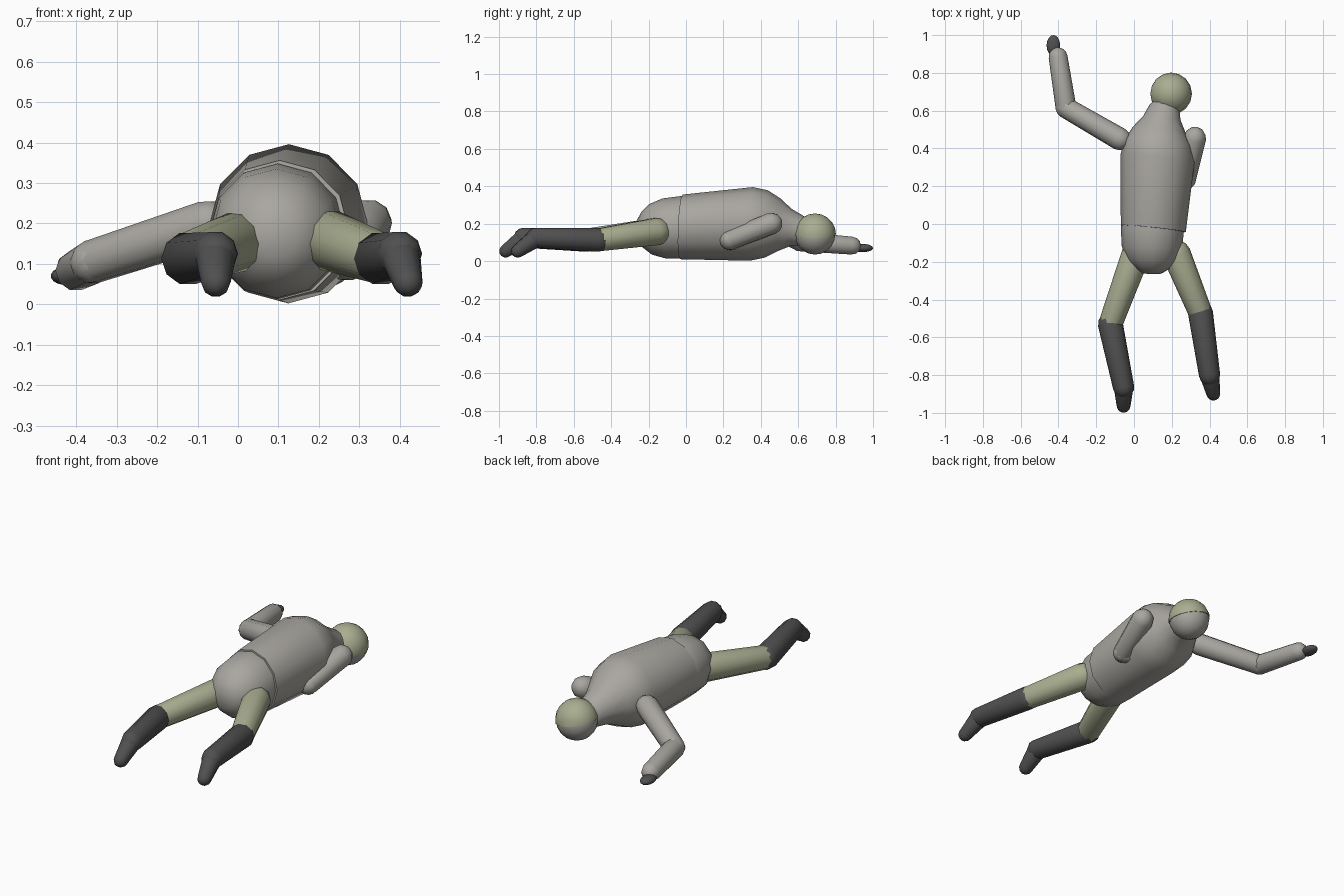
import bpy, bmesh
from math import sin, cos, pi, radians
from mathutils import Vector, Matrix

if "Cube" in bpy.data.objects:
    bpy.data.objects.remove(bpy.data.objects["Cube"])


def material(name, rgb):
    m = bpy.data.materials.new(name)
    m.diffuse_color = (*rgb, 1)
    m.use_nodes = True
    m.node_tree.nodes["Principled BSDF"].inputs["Base Color"].default_value = m.diffuse_color
    return m


OLIVE = material("olive", (0.40, 0.42, 0.28))
DARK = material("dark", (0.08, 0.08, 0.08))
GREY = material("warm_grey", (0.40, 0.385, 0.355))


def finish(name, bm, mat, angle=60):
    bmesh.ops.recalc_face_normals(bm, faces=bm.faces)
    me = bpy.data.meshes.new(name)
    bm.to_mesh(me)
    bm.free()
    ob = bpy.data.objects.new(name, me)
    bpy.context.collection.objects.link(ob)
    me.materials.append(mat)
    bpy.ops.object.select_all(action='DESELECT')
    ob.select_set(True)
    bpy.context.view_layer.objects.active = ob
    bpy.ops.object.shade_smooth_by_angle(angle=radians(angle))
    return ob


def loft(name, rings, mat, sides=10):
    """Skin round sections (x, y, z, radius), square to the end-to-end axis."""
    axis = Vector(rings[-1][:3]) - Vector(rings[0][:3])
    u = axis.cross(Vector((0, 0, 1))).normalized()
    v = u.cross(axis).normalized()
    bm = bmesh.new()
    loops = []
    for x, y, z, r in rings:
        c = Vector((x, y, z))
        loops.append([bm.verts.new(c + r * (u * cos(2 * pi * i / sides) + v * sin(2 * pi * i / sides)))
                      for i in range(sides)])
    for a, b in zip(loops, loops[1:]):
        for i in range(sides):
            j = (i + 1) % sides
            bm.faces.new((a[i], a[j], b[j], b[i]))
    bm.faces.new(loops[0])
    bm.faces.new(loops[-1])
    return finish(name, bm, mat)


def capsule(name, a, ra, b, rb, mat, sides=10):
    """Tapered limb segment with rounded ends."""
    a, b = Vector(a), Vector(b)
    d = (b - a).normalized()
    rings = []
    for t in (80, 55, 28, 0):
        rings.append((*(a - d * ra * sin(radians(t))), ra * cos(radians(t))))
    for t in (0, 28, 55, 80):
        rings.append((*(b + d * rb * sin(radians(t))), rb * cos(radians(t))))
    return loft(name, rings, mat, sides)


def ball(name, loc, scale, mat, upper=None):
    """Ellipsoid; with upper given, keep only the half facing that way."""
    bm = bmesh.new()
    bmesh.ops.create_uvsphere(bm, u_segments=16, v_segments=10, radius=1)
    if upper:
        n = Vector(upper)
        bmesh.ops.bisect_plane(bm, geom=bm.verts[:] + bm.edges[:] + bm.faces[:],
                               plane_co=(0, 0, 0), plane_no=n, clear_inner=True)
        bmesh.ops.holes_fill(bm, edges=[e for e in bm.edges if e.is_boundary])
    bm.transform(Matrix.Translation(loc) @ Matrix.Diagonal((*scale, 1)))
    return finish(name, bm, mat)


# Trunk: pelvis, then chest narrowing into the neck
loft("pelvis", [(0.095, -0.262, 0.165, 0.05), (0.095, -0.235, 0.167, 0.095),
                (0.095, -0.19, 0.17, 0.135), (0.095, -0.12, 0.175, 0.16),
                (0.098, -0.02, 0.18, 0.168), (0.10, 0.05, 0.18, 0.16)], GREY, 12)
loft("chest", [(0.102, -0.025, 0.183, 0.173), (0.125, 0.35, 0.199, 0.197),
               (0.128, 0.43, 0.199, 0.18), (0.133, 0.50, 0.195, 0.14),
               (0.147, 0.56, 0.18, 0.10), (0.16, 0.62, 0.165, 0.08),
               (0.175, 0.66, 0.155, 0.06)], GREY, 12)

# Head with cap of hair
ball("head", (0.195, 0.69, 0.143), (0.108, 0.108, 0.108), GREY)
ball("head_cap", (0.195, 0.69, 0.143), (0.112, 0.112, 0.112), OLIVE, (0.2, 0, 1))

# Arms: one stretched out, the other tucked under the chest
arms = {
    "left": [(-0.075, 0.45, 0.198), (-0.36, 0.615, 0.105), (-0.402, 0.885, 0.083), (-0.427, 0.945, 0.07)],
    "right": [(0.322, 0.455, 0.20), (0.272, 0.235, 0.113), (0.12, 0.31, 0.12), (0.09, 0.33, 0.12)],
}
for side, (shoulder, elbow, wrist, hand) in arms.items():
    capsule(side + "_upper_arm", shoulder, 0.06, elbow, 0.055, GREY)
    capsule(side + "_forearm", elbow, 0.055, wrist, 0.05, GREY)
    ball(side + "_hand", hand, (0.036, 0.055, 0.022), DARK)

# Legs: thigh, boot shaft and foot
legs = {
    "left": [(0.01, -0.16, 0.158), (-0.125, -0.53, 0.113), (-0.055, -0.865, 0.125), (-0.055, -0.962, 0.055)],
    "right": [(0.225, -0.16, 0.158), (0.352, -0.47, 0.113), (0.40, -0.80, 0.125), (0.42, -0.898, 0.055)],
}
for side, (hip, knee, ankle, toe) in legs.items():
    capsule(side + "_thigh", hip, 0.076, knee, 0.063, OLIVE)
    capsule(side + "_shin", knee, 0.066, ankle, 0.056, DARK)
    capsule(side + "_foot", ankle, 0.052, toe, 0.037, DARK)
